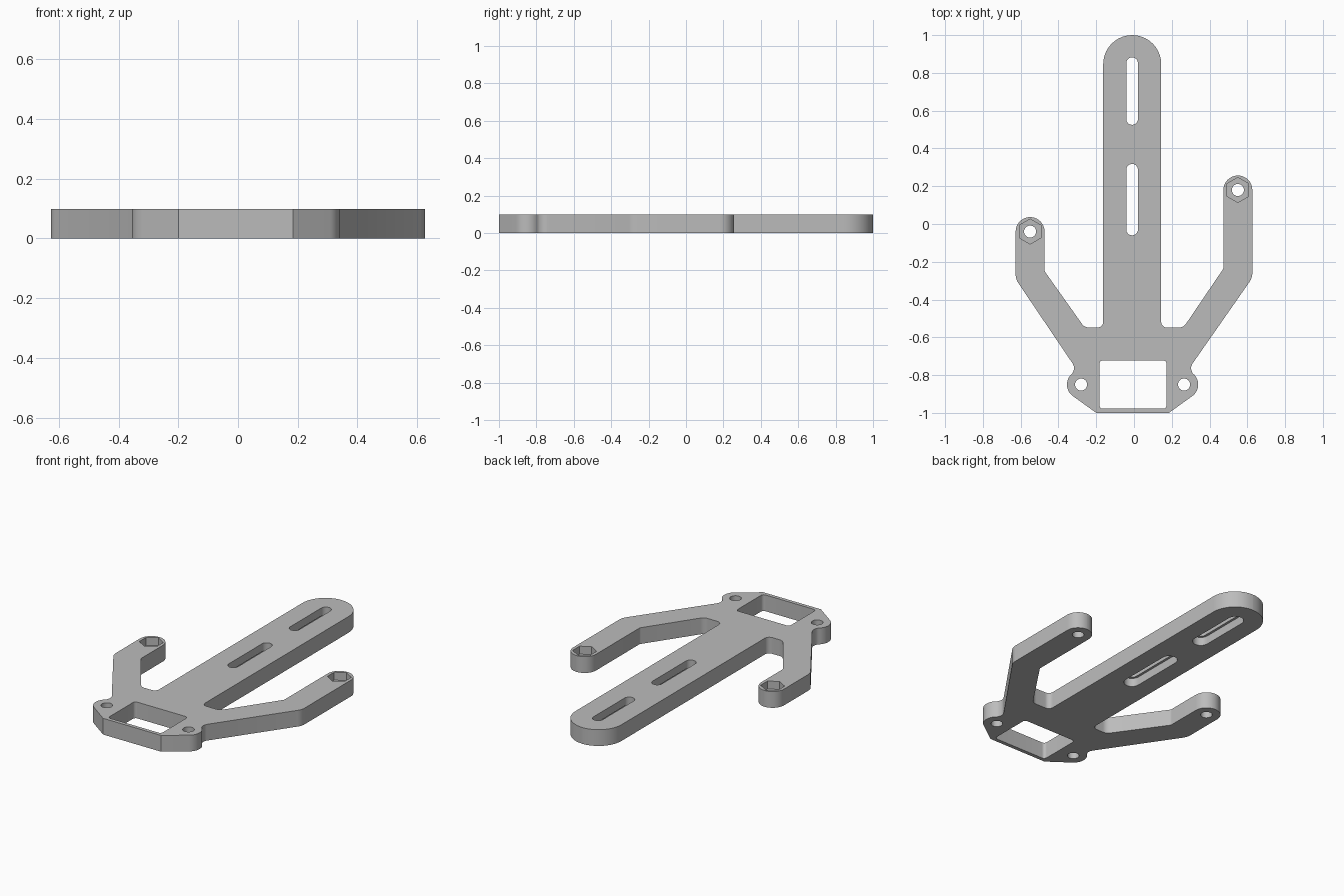
import bpy, bmesh, math
from mathutils import Vector

if "Cube" in bpy.data.objects:
    bpy.data.objects.remove(bpy.data.objects["Cube"])

T = 0.098      # plate thickness
MID = 0.05     # depth where the recesses end


def rounded(points, steps=10):
    """Closed outline; each point is (x, y) or (x, y, fillet radius)."""
    out, n = [], len(points)
    for i, p in enumerate(points):
        c = Vector(p[:2])
        if len(p) < 3:
            out.append(c)
            continue
        a = (Vector(points[i - 1][:2]) - c).normalized()
        b = (Vector(points[(i + 1) % n][:2]) - c).normalized()
        half = a.angle(b) / 2
        centre = c + (a + b).normalized() * (p[2] / math.sin(half))
        start = c + a * (p[2] / math.tan(half)) - centre
        end = c + b * (p[2] / math.tan(half)) - centre
        sweep = math.atan2(start.x * end.y - start.y * end.x, start.dot(end))
        for k in range(steps + 1):
            t = sweep * k / steps
            out.append(centre + Vector((start.x * math.cos(t) - start.y * math.sin(t),
                                        start.x * math.sin(t) + start.y * math.cos(t))))
    clean = []
    for v in out:
        if not clean or (v - clean[-1]).length > 1e-4:
            clean.append(v)
    return clean


def arc(x, y, r, a0, a1, n):
    return [(x + r * math.cos(math.radians(a0 + (a1 - a0) * k / n)),
             y + r * math.sin(math.radians(a0 + (a1 - a0) * k / n))) for k in range(n + 1)]


def circle(x, y, r, n=32, turn=0):
    return arc(x, y, r, turn, turn + 360, n)[:-1]


def slot(x, y0, y1, r):
    return arc(x, y1 - r, r, 0, 180, 16) + arc(x, y0 + r, r, 180, 360, 16)


def prism(name, pts, z0, z1):
    bm = bmesh.new()
    face = bm.faces.new([bm.verts.new((p[0], p[1], z0)) for p in pts])
    top = bmesh.ops.extrude_face_region(bm, geom=[face])
    verts = [g for g in top["geom"] if isinstance(g, bmesh.types.BMVert)]
    bmesh.ops.translate(bm, vec=(0, 0, z1 - z0), verts=verts)
    bmesh.ops.recalc_face_normals(bm, faces=bm.faces)
    me = bpy.data.meshes.new(name)
    bm.to_mesh(me)
    bm.free()
    ob = bpy.data.objects.new(name, me)
    bpy.context.collection.objects.link(ob)
    return ob


# Outline: half in bar-to-base order for the right side, then the left side
def side(s, bar, arm_y, elbow_in, elbow_out, ear):
    arm, r = 0.55, 0.0765
    pts = [(s * bar, 1.0, 0.1534),
           (s * bar, -0.548, 0.03),
           (s * 0.262, -0.548, 0.045),
           (s * (arm - r), elbow_in, 0.02),
           (s * (arm - r), arm_y + r, r - 0.0003),
           (s * (arm + r), arm_y + r, r - 0.0003),
           (s * (arm + r), elbow_out, 0.08),
           (s * (ear + 0.044), -0.74), (s * (ear + 0.038), -0.755),
           (s * (ear + 0.038), -0.77), (s * (ear + 0.043), -0.785)]
    pts += [(s * x, y) for x, y in arc(ear, -0.85, 0.075, 52, -56, 14)]
    pts.append((s * (ear - 0.08), -1.0))
    return pts


right = side(1, 0.144, 0.18, -0.236, -0.285, 0.265)
left = side(-1, 0.163, -0.04, -0.25, -0.292, 0.28)
plate = prism("bracket_plate", rounded(right + left[::-1]), 0, T)

# Cutters
cuts = [(rounded([(-0.183, -0.722, 0.018), (0.172, -0.722, 0.018),
                  (0.172, -0.978, 0.018), (-0.183, -0.978, 0.018)]), -0.1, 0.2)]
for x in (-0.28, 0.265):                       # ear holes
    cuts.append((circle(x, -0.85, 0.032), -0.1, 0.2))
for x, y in ((-0.55, -0.04), (0.55, 0.18)):    # arm holes with nut pockets on top
    cuts.append((circle(x, y, 0.032), -0.1, 0.2))
    cuts.append((circle(x, y, 0.066, 6, 30), MID, 0.2))
for y0, y1 in ((0.525, 0.882), (-0.06, 0.318)):  # slots widened underneath
    cuts.append((slot(-0.01, y0, y1, 0.031), -0.1, 0.2))
    cuts.append((slot(-0.01, y0 - 0.014, y1 + 0.014, 0.045), -0.1, MID))

bpy.context.view_layer.objects.active = plate
plate.select_set(True)
for pts, z0, z1 in cuts:
    cutter = prism("cutter", pts, z0, z1)
    cutter.hide_render = True
    mod = plate.modifiers.new("cut", "BOOLEAN")
    mod.operation, mod.solver, mod.object = "DIFFERENCE", "EXACT", cutter
    bpy.ops.object.modifier_apply(modifier=mod.name)
    bpy.data.objects.remove(cutter, do_unlink=True)

# Colour and shading
grey = bpy.data.materials.new("plain grey")
grey.diffuse_color = (0.5, 0.5, 0.5, 1)
grey.use_nodes = True
grey.node_tree.nodes["Principled BSDF"].inputs["Base Color"].default_value = grey.diffuse_color
plate.data.materials.clear()
plate.data.materials.append(grey)
bpy.ops.object.shade_smooth_by_angle(angle=math.radians(30))
